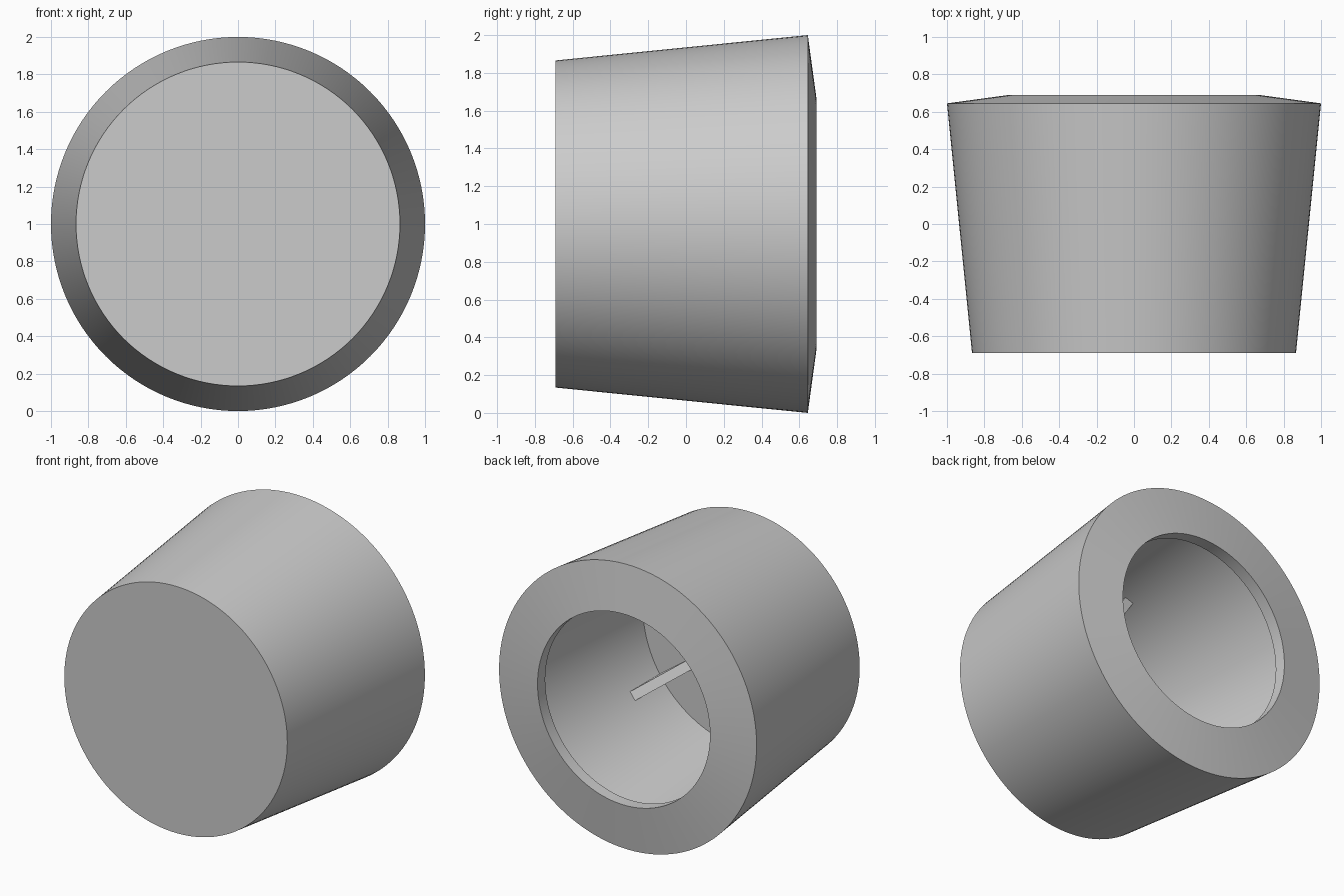
import bpy, bmesh, math
from mathutils import Vector

cube = bpy.data.objects.get("Cube")
if cube:
    bpy.data.objects.remove(cube, do_unlink=True)

grey = bpy.data.materials.new("plain_grey")
grey.use_nodes = True
colour = (0.6, 0.6, 0.6, 1)
grey.diffuse_color = colour
grey.node_tree.nodes["Principled BSDF"].inputs["Base Color"].default_value = colour

SEGMENTS = 128
FLOOR_Y = -0.64


def add_object(name, bm):
    bmesh.ops.recalc_face_normals(bm, faces=bm.faces)
    mesh = bpy.data.meshes.new(name)
    bm.to_mesh(mesh)
    bm.free()
    mesh.materials.append(grey)
    obj = bpy.data.objects.new(name, mesh)
    bpy.context.collection.objects.link(obj)
    return obj


def point(radius, angle, y):
    return Vector((radius * math.cos(angle), y, 1 + radius * math.sin(angle)))


# Hollow tapered shell: closed front, outer wall, rim, lip, wide cavity, floor
profile = [(0.866, -0.69), (1.0, 0.645), (0.67, 0.69), (0.67, 0.605),
           (0.905, 0.573), (0.783, FLOOR_Y)]
bm = bmesh.new()
rings = [[bm.verts.new(point(r, math.tau * i / SEGMENTS, y)) for i in range(SEGMENTS)]
         for r, y in profile]
for a, b in zip(rings, rings[1:]):
    for i in range(SEGMENTS):
        j = (i + 1) % SEGMENTS
        bm.faces.new((a[i], a[j], b[j], b[i]))
bm.faces.new(rings[0])
bm.faces.new(rings[-1])
shell = add_object("tapered_shell", bm)
bpy.ops.object.select_all(action="DESELECT")
shell.select_set(True)
bpy.context.view_layer.objects.active = shell
bpy.ops.object.shade_smooth_by_angle(angle=math.radians(30))

# Five triangular gussets bracing the cavity wall against its floor
gusset = [(0.813, -0.345), (0.5, FLOOR_Y), (0.783, FLOOR_Y)]
for n in range(5):
    angle = math.radians(36 + 72 * n)
    side = Vector((-math.sin(angle), 0, math.cos(angle))) * 0.033
    bm = bmesh.new()
    ends = [[bm.verts.new(point(r, angle, y) + side * s) for r, y in gusset] for s in (-1, 1)]
    for end in ends:
        bm.faces.new(end)
    for i in range(len(gusset)):
        j = (i + 1) % len(gusset)
        bm.faces.new((ends[0][i], ends[0][j], ends[1][j], ends[1][i]))
    add_object(f"gusset_{n + 1}", bm)
